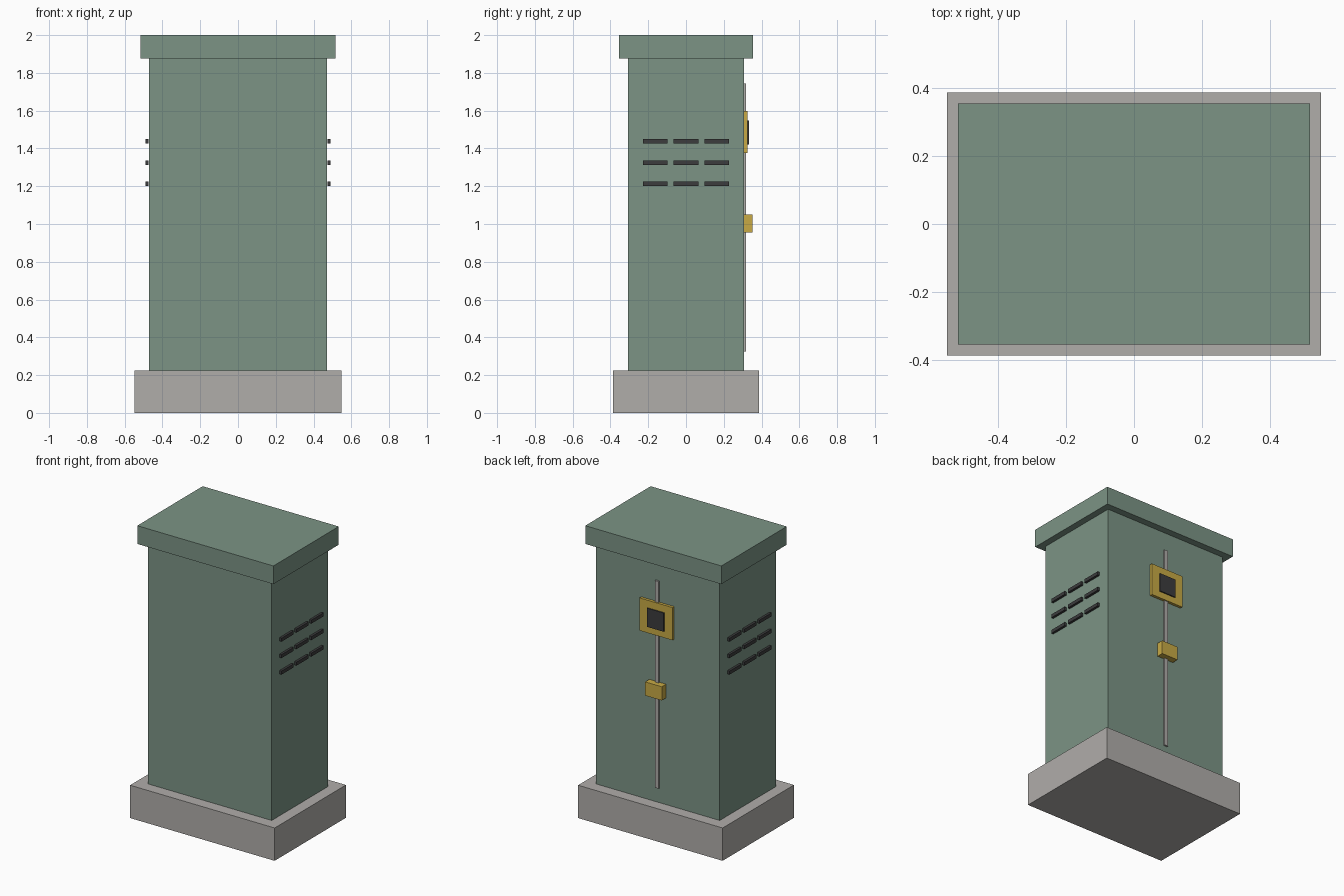
import bpy

cube = bpy.data.objects.get("Cube")
if cube:
    bpy.data.objects.remove(cube, do_unlink=True)


def material(name, r, g, b):
    mat = bpy.data.materials.new(name)
    mat.use_nodes = True
    mat.diffuse_color = (r, g, b, 1)
    mat.node_tree.nodes["Principled BSDF"].inputs["Base Color"].default_value = (r, g, b, 1)
    return mat


green = material("sage green paint", 0.20, 0.296, 0.235)
stone = material("warm grey concrete", 0.434, 0.418, 0.402)
brass = material("brass yellow", 0.578, 0.402, 0.06)
dark = material("dark grey", 0.045, 0.045, 0.047)


def box(name, x, y, z, mat):
    """Box spanning the given (low, high) ranges."""
    spans = (x, y, z)
    bpy.ops.mesh.primitive_cube_add(size=1, location=[(a + b) / 2 for a, b in spans])
    ob = bpy.context.object
    ob.name = name
    ob.scale = [b - a for a, b in spans]
    bpy.ops.object.transform_apply(location=False, rotation=False, scale=True)
    ob.data.materials.append(mat)
    return ob


def mid(half, centre=0):
    return (centre - half, centre + half)


# Cabinet shell
BODY_X, BODY_Y, BASE_TOP, LID_BOTTOM = 0.47, 0.306, 0.225, 1.875
box("plinth", mid(0.548), mid(0.386), (0, BASE_TOP), stone)
box("cabinet_body", mid(BODY_X), mid(BODY_Y), (BASE_TOP, LID_BOTTOM), green)
box("lid", mid(0.516), mid(0.354), (LID_BOTTOM, 2.0), green)

# Door hardware on the back face
box("door_seam_strip", mid(0.014), (BODY_Y, 0.318), (0.325, 1.745), stone)
box("sign_plate", mid(0.125), (BODY_Y, 0.325), mid(0.112, 1.487), brass)
box("sign_symbol", mid(0.064), (0.325, 0.333), mid(0.064, 1.484), dark)
box("door_latch", mid(0.063), (BODY_Y, 0.352), mid(0.047, 1.003), brass)

# Vent slats on both sides: three rows of three
for label, side in (("left", 1), ("right", -1)):
    for row in range(3):
        for col in range(3):
            x = sorted((side * (BODY_X + 0.004), side * (BODY_X + 0.02)))
            box(f"vent_slat_{label}_{row + 1}_{col + 1}", x,
                mid(0.065, 0.162 * (col - 1)), mid(0.012, 1.212 + 0.113 * row), dark)
